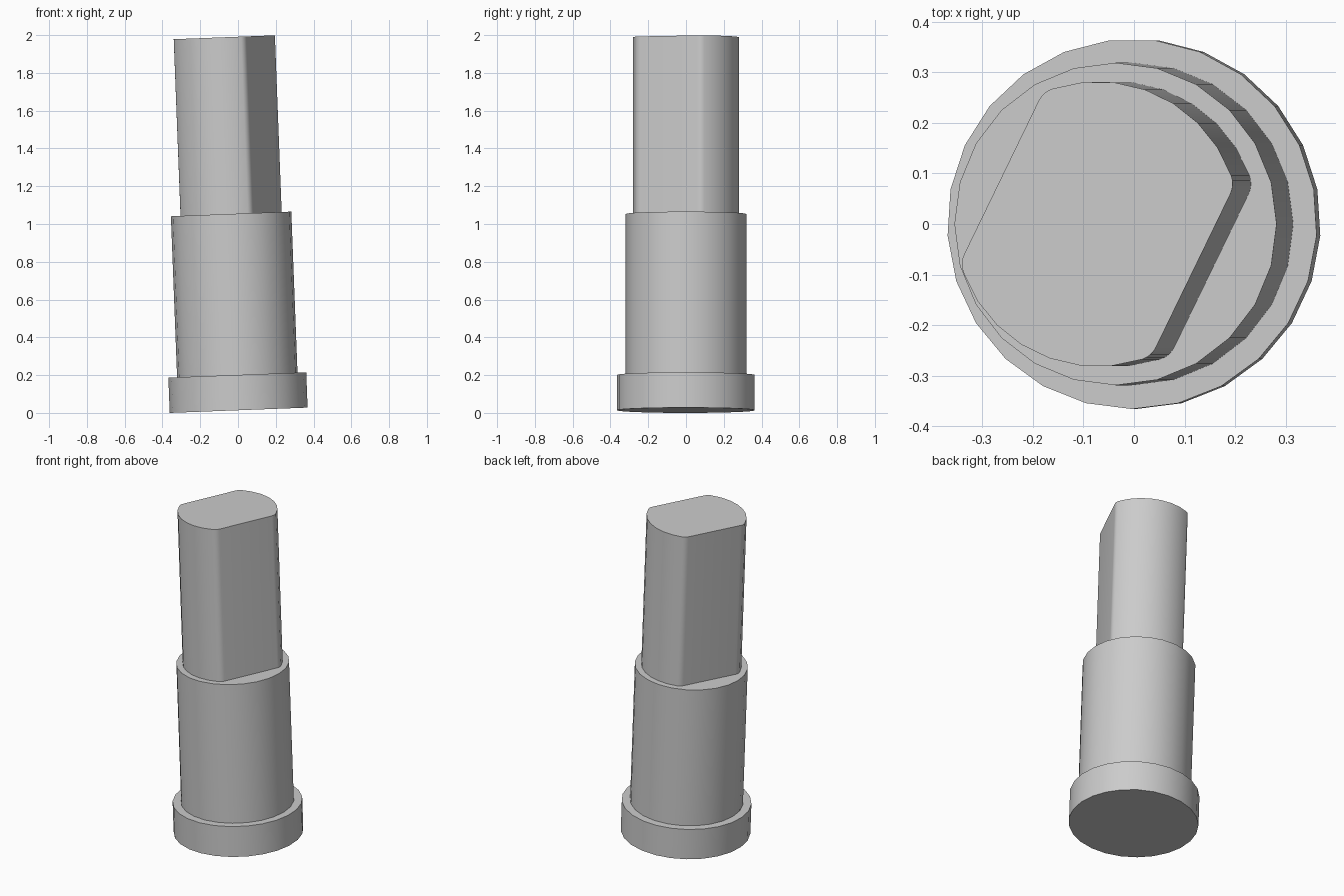
import bpy
import bmesh
from math import sin, cos, acos, pi, radians
from mathutils import Matrix, Vector

cube = bpy.data.objects.get("Cube")
if cube:
    bpy.data.objects.remove(cube, do_unlink=True)

grey = bpy.data.materials.new("plain grey")
grey.use_nodes = True
COLOUR = (0.6, 0.6, 0.6, 1)
grey.diffuse_color = COLOUR
grey.node_tree.nodes["Principled BSDF"].inputs["Base Color"].default_value = COLOUR

# The whole pin leans slightly towards -x
LEAN = Matrix.Translation((0.0035, 0, 0.014)) @ Matrix.Rotation(-0.0385, 4, 'Y')


def arc(centre, radius, start, end, steps):
    """Points along an arc, both ends included."""
    return [centre + radius * Vector((cos(a), sin(a)))
            for a in (start + (end - start) * i / steps for i in range(steps + 1))]


def circle(radius, sides):
    return arc(Vector((0, 0)), radius, -pi / 2, 1.5 * pi, sides)[:-1]


def double_flat(radius, flat, fillet, turn):
    """Circle with two opposite flats and rounded corners."""
    reach = radius - fillet
    bend = acos((flat - fillet) / reach)
    points = []
    for base in (turn, turn + pi):
        for side in (1, -1):
            # One corner, then the round flank after the first corner
            direction = base + bend if side == 1 else base + pi - bend
            centre = reach * Vector((cos(direction), sin(direction)))
            if side == 1:
                points += arc(centre, fillet, base, direction, 4)
                points += arc(Vector((0, 0)), radius, direction, base + pi - bend, 7)[1:-1]
            else:
                points += arc(centre, fillet, direction, base + pi, 4)
    return points


def extrude(name, profile, bottom, top):
    bm = bmesh.new()
    low = [bm.verts.new((p.x, p.y, bottom)) for p in profile]
    high = [bm.verts.new((p.x, p.y, top)) for p in profile]
    bm.faces.new(low[::-1])
    bm.faces.new(high)
    for i in range(len(profile)):
        j = (i + 1) % len(profile)
        bm.faces.new((low[i], low[j], high[j], high[i]))
    bm.transform(LEAN)
    mesh = bpy.data.meshes.new(name)
    bm.to_mesh(mesh)
    bm.free()
    mesh.materials.append(grey)
    obj = bpy.data.objects.new(name, mesh)
    bpy.context.collection.objects.link(obj)
    bpy.ops.object.select_all(action='DESELECT')
    obj.select_set(True)
    bpy.context.view_layer.objects.active = obj
    bpy.ops.object.shade_smooth_by_angle(angle=radians(30))


# Base flange, round body and flatted shaft
extrude("base_flange", circle(0.366, 25), 0, 0.187)
extrude("round_body", circle(0.319, 24), 0.17, 1.04)
extrude("flatted_shaft", double_flat(0.282, 0.211, 0.047, radians(-25.9)), 1.02, 1.976)
